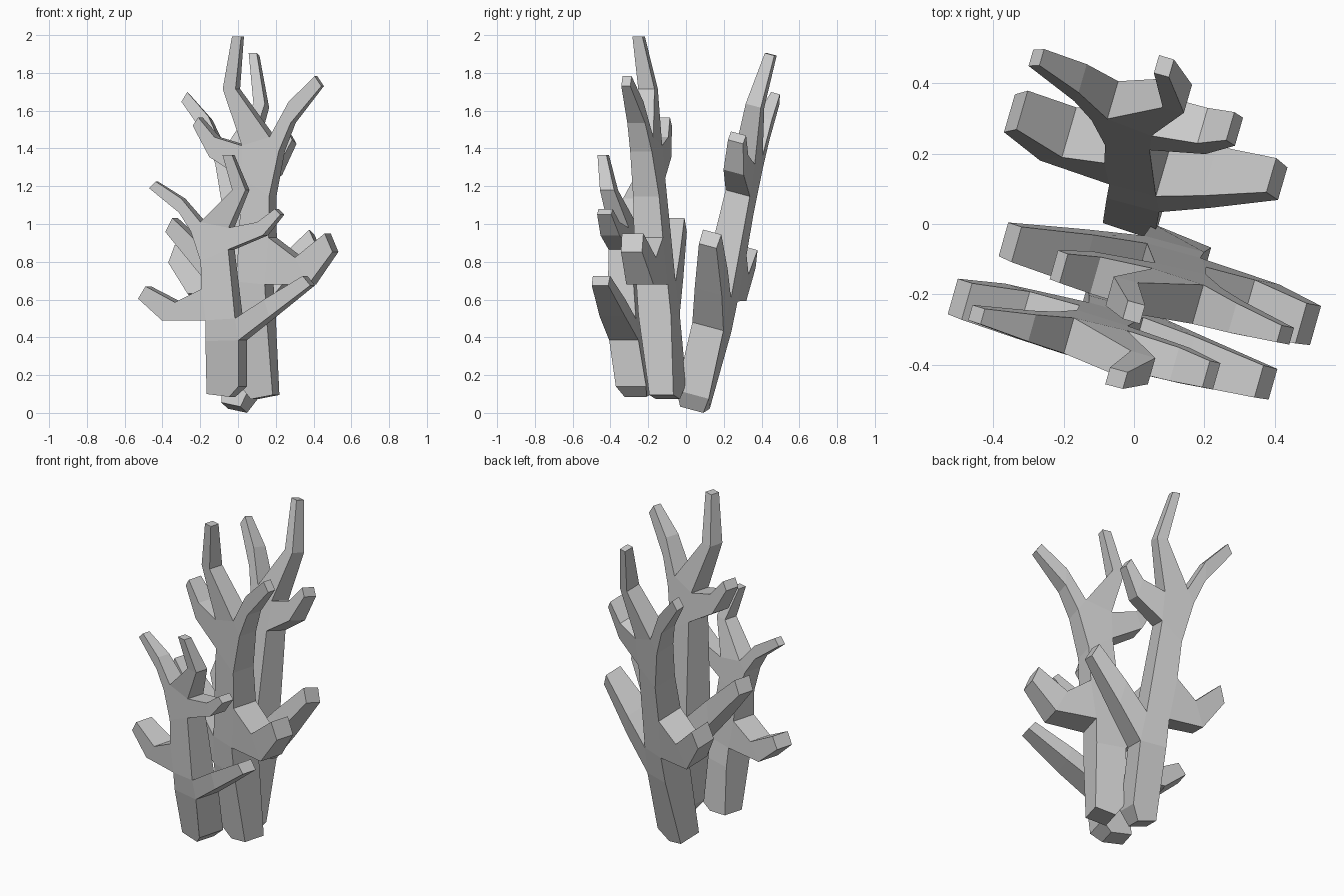
import bpy
import bmesh
from mathutils import Vector, Matrix

default_cube = bpy.data.objects.get("Cube")
if default_cube:
    bpy.data.objects.remove(default_cube, do_unlink=True)

# Single grey material
grey = bpy.data.materials.new("stone_grey")
grey.use_nodes = True
colour = (0.6, 0.6, 0.6, 1.0)
grey.diffuse_color = colour
grey.node_tree.nodes["Principled BSDF"].inputs["Base Color"].default_value = colour

# Silhouette of one branching stalk, (sideways, up), split by part
trunk_left = [(-.07, .01), (-.07, .29), (-.07, .4)]
low_left_branch = [(-.305, .4), (-.435, .515), (-.395, .58), (-.235, .495)]
upper_trunk_left = [(-.095, .565), (-.1, .71), (-.155, .87)]
high_left_branch = [(-.22, .97), (-.385, 1.1), (-.35, 1.135), (-.21, 1.045), (-.105, .92)]
centre_branch = [(.06, 1.09), (.005, 1.275), (.055, 1.275), (.13, 1.09), (.045, .89)]
high_right_branch = [(.195, .92), (.285, .99), (.315, .96), (.225, .85), (.045, .775)]
low_right_branch = [(.085, .41), (.235, .51), (.435, .635), (.475, .585), (.265, .42)]
trunk_right = [(.105, .295), (.105, .05), (.05, -.005)]
silhouette = (trunk_left + low_left_branch + upper_trunk_left + high_left_branch
              + centre_branch + high_right_branch + low_right_branch + trunk_right)

# Panels that fill the silhouette, as corner numbers around it
trunk_panels = [(0, 1, 30, 31, 32), (1, 2, 25, 30), (2, 7, 8, 24, 25), (8, 9, 14, 19, 24)]
branch_panels = [(2, 3, 6, 7), (3, 4, 5, 6), (9, 10, 13, 14), (10, 11, 12, 13),
                 (14, 15, 18, 19), (15, 16, 17, 18), (24, 19, 20, 23), (20, 21, 22, 23),
                 (25, 26, 29, 30), (26, 27, 28, 29)]


def depth_at(side, up):
    """Sideways twist and forward lean, with a set-back foot and bent centre branch."""
    bend = 0.2 * (up - 0.95) if up > 1.0 and side > -0.15 else 0
    foot = max(0, 0.04 - 0.1 * up)
    return foot - 0.27 * side - 0.055 * up - bend


def half_thickness(side, up):
    """Branches get thinner towards their tips, and the foot narrows."""
    if up < 0.03:
        return 0.06
    return 0.085 - 0.12 * side ** 2 - 0.037 * up ** 2


def build_stalk(name, origin, shape, thickness_direction, thickness):
    bm = bmesh.new()
    across = Vector(thickness_direction).normalized() * thickness
    front, back = [], []
    for side, up in silhouette:
        centre = Vector(origin) + shape @ Vector((side, depth_at(side, up), up))
        offset = across * half_thickness(side, up)
        front.append(bm.verts.new(centre - offset))
        back.append(bm.verts.new(centre + offset))

    # Front and back panels joined by a band of side faces
    for panel in trunk_panels + branch_panels:
        bm.faces.new([front[i] for i in panel])
        bm.faces.new([back[i] for i in reversed(panel)])
    count = len(front)
    for i in range(count):
        j = (i + 1) % count
        bm.faces.new((front[j], front[i], back[i], back[j]))
    bmesh.ops.recalc_face_normals(bm, faces=bm.faces)

    mesh = bpy.data.meshes.new(name)
    bm.to_mesh(mesh)
    bm.free()
    mesh.materials.append(grey)
    stalk = bpy.data.objects.new(name, mesh)
    bpy.context.collection.objects.link(stalk)


# Small front stalk, mirrored tall middle stalk, tall back stalk leaning away
build_stalk("front_stalk", (-.08, -.295, .09), Matrix.Identity(3), (.27, .95, 0), 1)
build_stalk("middle_stalk", (.11, -.13, .08),
            Matrix(((-.81, .6, 0), (.41, .5, -.048), (0, 0, 1.5))), (.27, .95, 0), 1.1)
build_stalk("back_stalk", (0, .06, .024),
            Matrix(((.77, -.3, .015), (-.35, -.4, .268), (0, 0, 1.47))), (.27, .93, -.25), 1.1)
